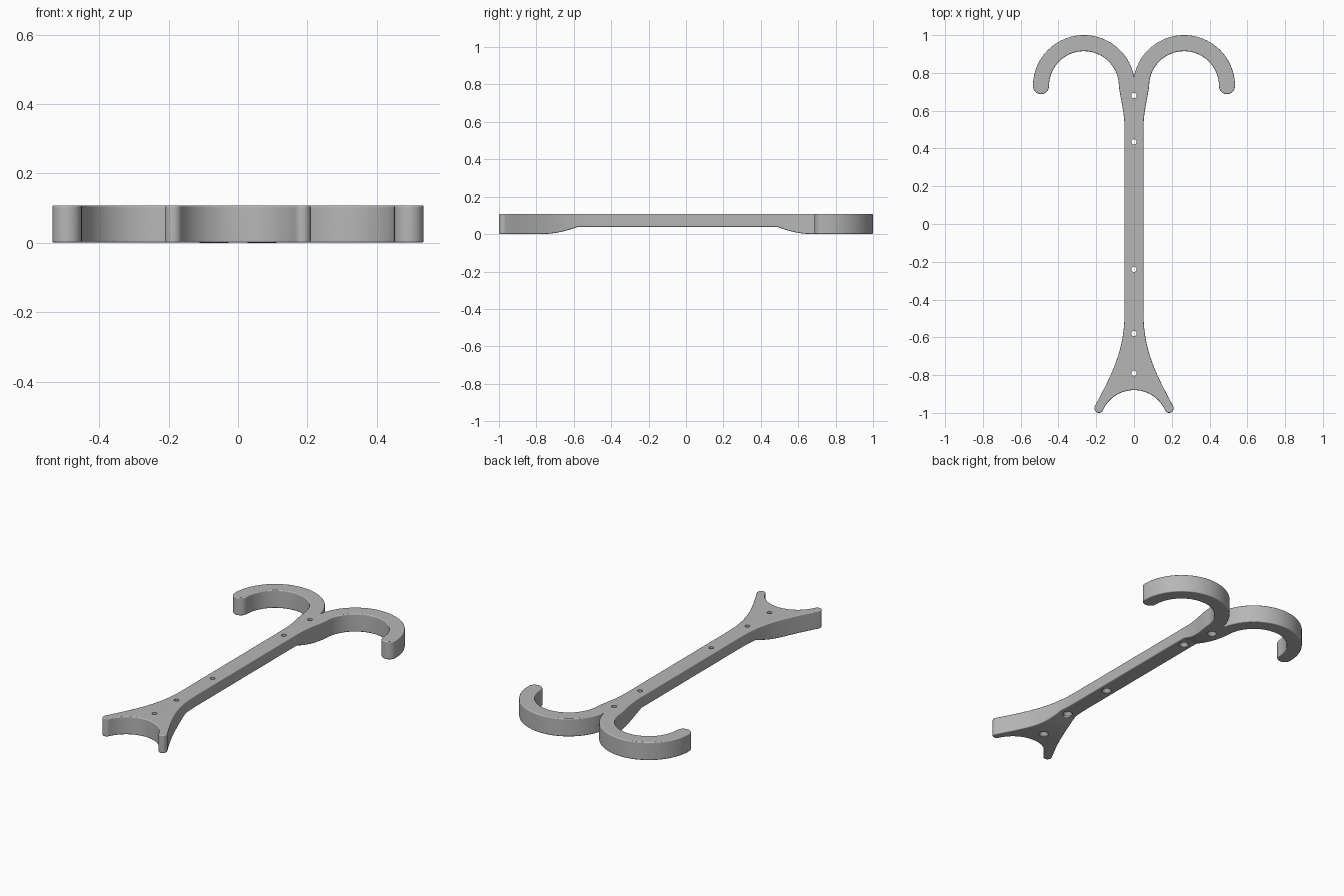
import bpy, bmesh
from math import sin, cos, radians, degrees, acos, atan2, hypot
from mathutils import Vector

HEIGHT, RAISE = 0.108, 0.038          # full thickness, underside recess
HOLES = (0.68, 0.435, -0.24, -0.58, -0.79)

if "Cube" in bpy.data.objects:
    bpy.data.objects.remove(bpy.data.objects["Cube"], do_unlink=True)


def arc(cx, cy, r, a0, a1, n):
    angles = [radians(a0 + (a1 - a0) * i / n) for i in range(n + 1)]
    return [(cx + r * cos(a), cy + r * sin(a)) for a in angles]


def bezier(p0, p1, p2, p3, n):
    pts = []
    for i in range(n + 1):
        t = i / n
        s = 1 - t
        pts.append(tuple(s**3 * a + 3 * s * s * t * b + 3 * s * t * t * c + t**3 * d
                         for a, b, c, d in zip(p0, p1, p2, p3)))
    return pts


def half_outline():
    # Forked foot: hollow arc, rounded toe, flared flank
    toe_x, toe_y, toe_r, hollow_y = 0.186, -0.976, 0.024, -1.059
    a = degrees(atan2(toe_y - hollow_y, toe_x))
    hollow_r = hypot(toe_x, toe_y - hollow_y) - toe_r
    toe = arc(toe_x, toe_y, toe_r, 180 + a, 388, 10)
    pts = arc(0, hollow_y, hollow_r, 90, a, 14) + toe
    pts += bezier(toe[-1], (0.117, -0.795), (0.05, -0.67), (0.05, -0.47), 14)
    # Stem, then curled hook with a rounded tip
    cx, cy, outer, inner = 0.265, 0.73, 0.27, 0.185
    pts += bezier((0.05, 0.5), (0.05, 0.6), (0.072, 0.66), (cx - inner, cy), 10)
    pts += arc(cx, cy, inner, 180, 0, 32)
    pts += arc(cx + (outer + inner) / 2, cy, (outer - inner) / 2, 180, 360, 14)
    pts += arc(cx, cy, outer, 0, 180 - degrees(acos(cx / outer)), 40)
    clean = [pts[0]]
    for p in pts[1:]:
        if hypot(p[0] - clean[-1][0], p[1] - clean[-1][1]) > 0.002:
            clean.append(p)
    return clean


def underside(y):
    # Recessed under the stem, curving down to the ground at both ends
    if y < 0:
        t = (-0.58 - y) / 0.2
    else:
        t = (y - 0.49) / 0.19
    t = min(max(t, 0), 1)
    return RAISE * (1 - t) ** 2


def make_object(name, bm):
    mesh = bpy.data.meshes.new(name)
    bm.to_mesh(mesh)
    bm.free()
    obj = bpy.data.objects.new(name, mesh)
    bpy.context.scene.collection.objects.link(obj)
    return obj


# Flat outline, sliced where the underside bends
half = half_outline()
outline = half + [(-x, y) for x, y in reversed(half[1:-1])]
bm = bmesh.new()
bm.faces.new([bm.verts.new((x, y, HEIGHT)) for x, y in outline])
steps = 6
for i in range(steps + 1):
    for y in (-0.58 - 0.2 * i / steps, 0.49 + 0.19 * i / steps):
        bmesh.ops.bisect_plane(bm, geom=bm.verts[:] + bm.edges[:] + bm.faces[:],
                               plane_co=(0, y, 0), plane_no=(0, 1, 0))
bmesh.ops.remove_doubles(bm, verts=bm.verts[:], dist=0.002)

# Thicken down to the shaped underside
result = bmesh.ops.extrude_face_region(bm, geom=bm.faces[:])
for v in result["geom"]:
    if isinstance(v, bmesh.types.BMVert):
        v.co.z = underside(v.co.y)
bmesh.ops.recalc_face_normals(bm, faces=bm.faces[:])

# Soften the top and bottom rims
rim = []
for e in bm.edges:
    d = e.verts[1].co - e.verts[0].co
    if d.xy.length > 1e-4 and e.calc_face_angle(0) > radians(50):
        rim.append(e)
bmesh.ops.bevel(bm, geom=rim, offset=0.006, offset_type='OFFSET', segments=3,
                profile=0.5, affect='EDGES', clamp_overlap=False)
rack = make_object("double_hook_rack", bm)

# Screw holes, countersunk from below
bm = bmesh.new()
n = 24
for y in HOLES:
    z = underside(y)
    profile = [(0.028, -0.02), (0.028, z + 0.003), (0.014, z + 0.022), (0.014, HEIGHT + 0.02)]
    rings = [[bm.verts.new((x, yy, h)) for x, yy in arc(0, y, r, 0, 360, n)[:n]]
             for r, h in profile]
    for a, b in zip(rings, rings[1:]):
        for i in range(n):
            j = (i + 1) % n
            bm.faces.new((a[i], a[j], b[j], b[i]))
    bm.faces.new(rings[0][::-1])
    bm.faces.new(rings[-1])
bmesh.ops.recalc_face_normals(bm, faces=bm.faces[:])
cutter = make_object("screw_hole_cutter", bm)
cutter.hide_render = True

bpy.ops.object.select_all(action='DESELECT')
rack.select_set(True)
bpy.context.view_layer.objects.active = rack
mod = rack.modifiers.new("screw_holes", 'BOOLEAN')
mod.operation = 'DIFFERENCE'
mod.solver = 'EXACT'
mod.object = cutter
bpy.ops.object.modifier_apply(modifier=mod.name)
bpy.data.objects.remove(cutter, do_unlink=True)

# Grey finish with smooth walls and crisp hole edges
grey = bpy.data.materials.new("plain_grey")
grey.use_nodes = True
colour = (0.47, 0.47, 0.47, 1)
grey.diffuse_color = colour
grey.node_tree.nodes["Principled BSDF"].inputs["Base Color"].default_value = colour
rack.data.materials.clear()
rack.data.materials.append(grey)
bpy.ops.object.shade_smooth_by_angle(angle=radians(35))
weighted = rack.modifiers.new("clean_shading", 'WEIGHTED_NORMAL')
weighted.keep_sharp = True
